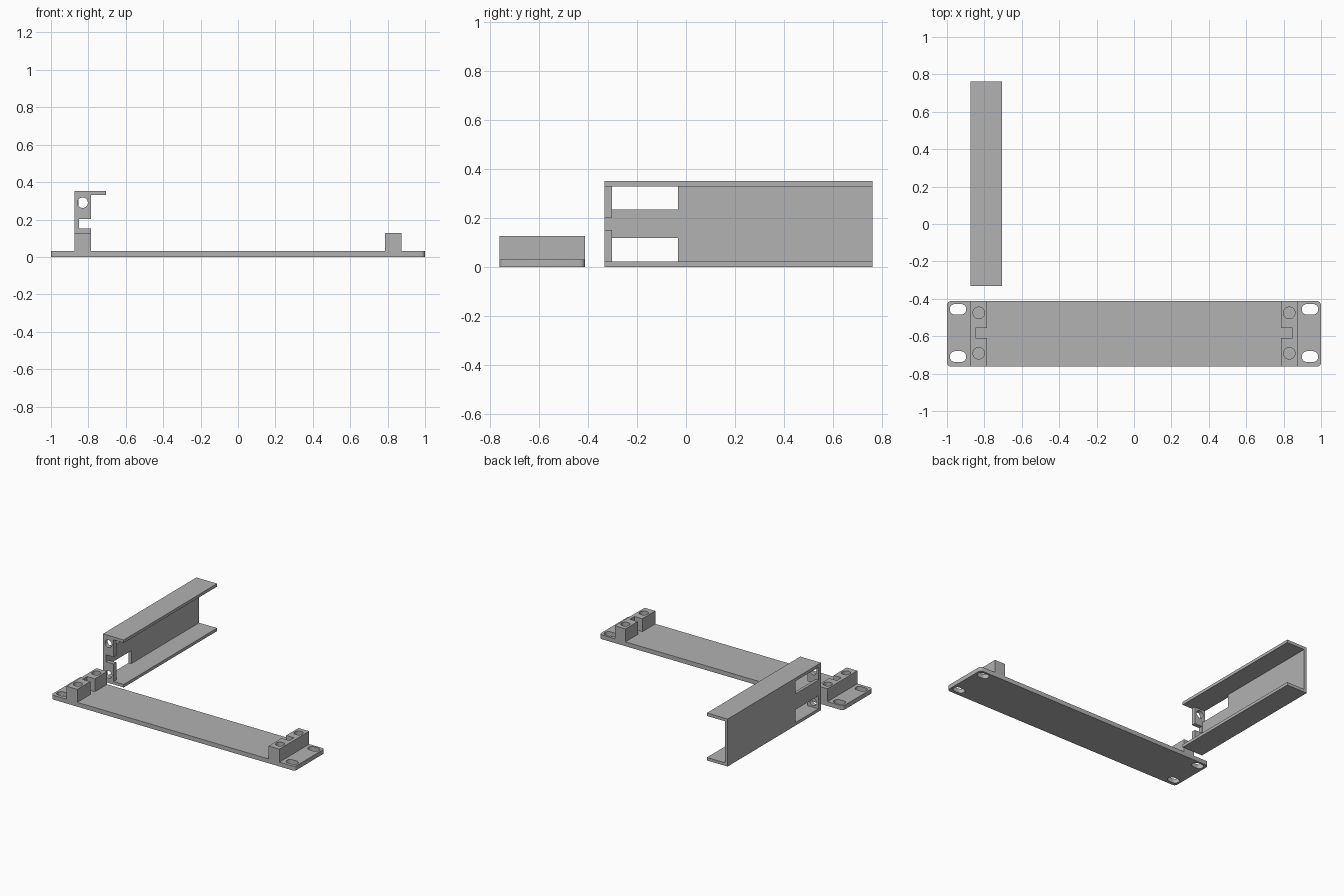
import bpy, bmesh, math
from mathutils import Matrix

if "Cube" in bpy.data.objects:
    bpy.data.objects.remove(bpy.data.objects["Cube"])

grey = bpy.data.materials.new("grey plastic")
grey.diffuse_color = (0.445, 0.445, 0.445, 1)
grey.use_nodes = True
grey.node_tree.nodes["Principled BSDF"].inputs["Base Color"].default_value = grey.diffuse_color


def capsule(cx, cy, r, half=0.0, n=32):
    """Closed outline of a circle, or of a slot stretched along the first axis."""
    pts = []
    for i in range(n):
        a = 2 * math.pi * (i + 0.5) / n
        pts.append((cx + math.copysign(half, math.cos(a)) + r * math.cos(a), cy + r * math.sin(a)))
    return pts


def rect(x0, y0, x1, y1, r=0.0):
    """Rectangle outline with optional rounded corners."""
    if r == 0:
        return [(x0, y0), (x1, y0), (x1, y1), (x0, y1)]
    pts = []
    for k, (cx, cy) in enumerate([(x1 - r, y1 - r), (x0 + r, y1 - r), (x0 + r, y0 + r), (x1 - r, y0 + r)]):
        for i in range(7):
            a = math.pi / 2 * (k + i / 6)
            pts.append((cx + r * math.cos(a), cy + r * math.sin(a)))
    return pts


# local (u, v, w) to world for each extrusion direction
ALONG = {
    "z": Matrix.Identity(4),
    "x": Matrix(((0, 0, 1, 0), (1, 0, 0, 0), (0, 1, 0, 0), (0, 0, 0, 1))),
    "y": Matrix(((1, 0, 0, 0), (0, 0, 1, 0), (0, 1, 0, 0), (0, 0, 0, 1))),
}


def plate(name, outline, holes, lo, hi, axis="z"):
    """Extrude an outline with holes from lo to hi along an axis."""
    curve = bpy.data.curves.new(name, "CURVE")
    curve.dimensions = "2D"
    curve.fill_mode = "BOTH"
    curve.extrude = (hi - lo) / 2
    for loop in [outline] + holes:
        s = curve.splines.new("POLY")
        s.points.add(len(loop) - 1)
        for p, (u, v) in zip(s.points, loop):
            p.co = (u, v, 0, 1)
        s.use_cyclic_u = True
    ob = bpy.data.objects.new(name, curve)
    bpy.context.collection.objects.link(ob)
    bpy.ops.object.select_all(action="DESELECT")
    ob.select_set(True)
    bpy.context.view_layer.objects.active = ob
    bpy.ops.object.convert(target="MESH")
    ob = bpy.context.view_layer.objects.active
    me = ob.data
    bm = bmesh.new()
    bm.from_mesh(me)
    bm.transform(ALONG[axis] @ Matrix.Translation((0, 0, (lo + hi) / 2)))
    bmesh.ops.remove_doubles(bm, verts=bm.verts, dist=1e-5)
    bmesh.ops.recalc_face_normals(bm, faces=bm.faces)
    bm.to_mesh(me)
    bm.free()
    me.materials.clear()
    me.materials.append(grey)
    bpy.ops.object.shade_smooth_by_angle(angle=math.radians(30))
    return ob


# front panel with four mounting slots
Y0, Y1, YM = -0.762, -0.412, -0.583
slots = [capsule(sx * 0.941, y, 0.029, 0.015) for sx in (-1, 1) for y in (-0.456, -0.709)]
plate("front_panel", rect(-1, Y0, 1, Y1, 0.022), slots, 0, 0.032)

# notched screw blocks at each end
for side, s in (("left", -1), ("right", 1)):
    block = [(0.873, Y0), (0.873, Y1), (0.785, Y1), (0.785, YM + 0.027),
             (0.848, YM + 0.027), (0.848, YM - 0.027), (0.785, YM - 0.027), (0.785, Y0)]
    holes = [capsule(s * 0.83, y, 0.031) for y in (-0.475, -0.691)]
    plate(side + "_screw_block", [(s * x, y) for x, y in block], holes, 0.032, 0.128)

# side channel: two flanges, web with open windows at the front, end tab
X0, X1, F, B, H, T = -0.875, -0.705, -0.332, 0.762, 0.352, 0.022
plate("bottom_flange", rect(X0, F, X1, B), [], 0, T)
plate("top_flange", rect(X0, F, X1, B), [], H - T, H)
web = [(-0.302, 0.118), (-0.032, 0.118), (-0.032, T), (B, T),
       (B, H - T), (-0.032, H - T), (-0.032, 0.235), (-0.302, 0.235)]
plate("channel_web", web, [], X0, X0 + 0.022, "x")
tab = [(X0, T), (-0.787, T), (-0.787, 0.152), (-0.85, 0.152),
       (-0.85, 0.203), (-0.787, 0.203), (-0.787, H - T), (X0, H - T)]
plate("end_tab", tab, [capsule(-0.831, z, 0.028) for z in (0.062, 0.29)], F, -0.302, "y")
